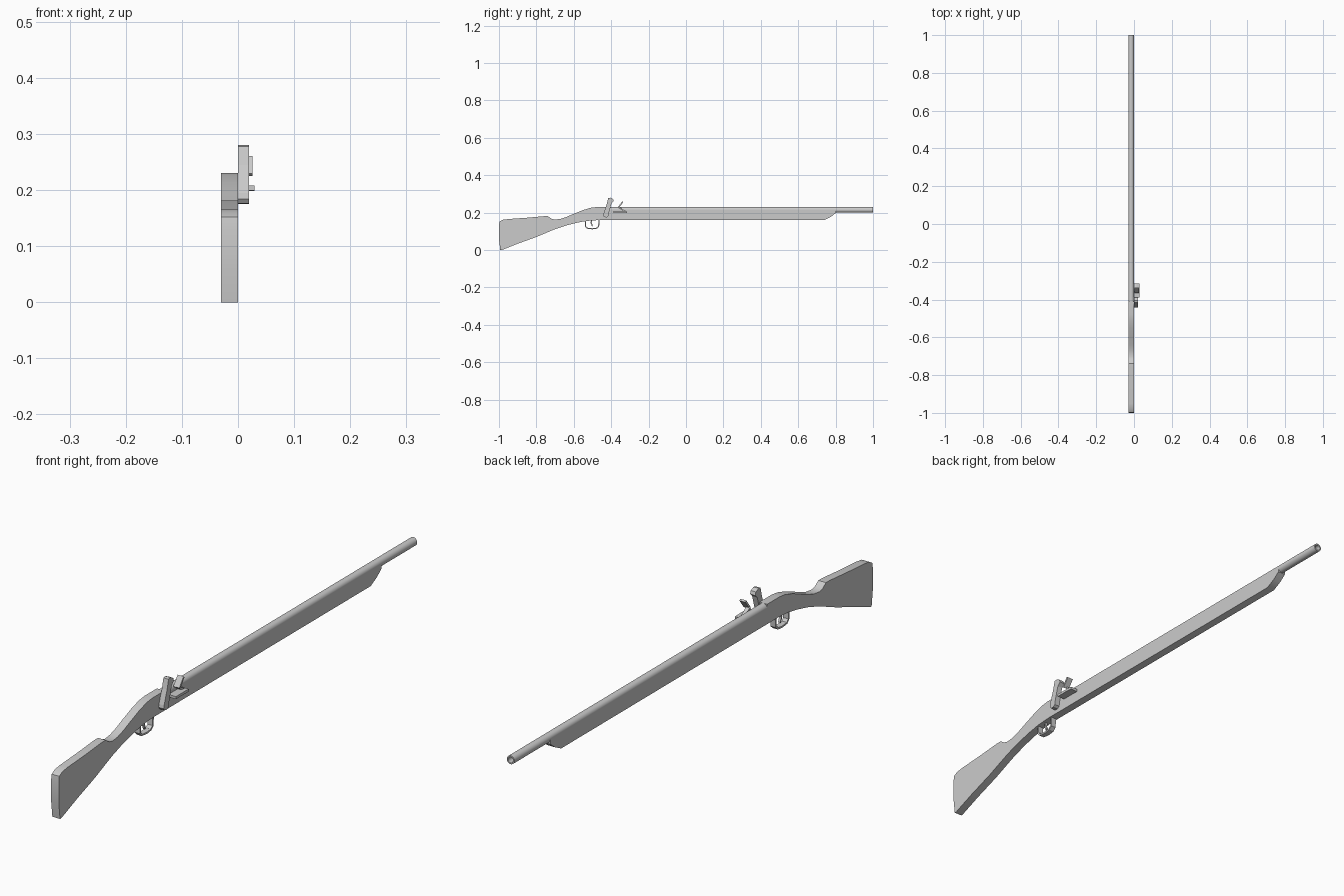
import bpy, bmesh, math

if "Cube" in bpy.data.objects:
    bpy.data.objects.remove(bpy.data.objects["Cube"])


def finish(name, bm, smooth=None):
    bmesh.ops.recalc_face_normals(bm, faces=bm.faces)
    me = bpy.data.meshes.new(name)
    bm.to_mesh(me)
    bm.free()
    ob = bpy.data.objects.new(name, me)
    bpy.context.collection.objects.link(ob)
    if smooth:
        bpy.ops.object.select_all(action='DESELECT')
        ob.select_set(True)
        bpy.context.view_layer.objects.active = ob
        bpy.ops.object.shade_smooth_by_angle(angle=math.radians(smooth))
    return ob


def slab(name, pts, x0, x1, smooth=None):
    """Extrude a side profile of (y, z) points from x0 to x1."""
    bm = bmesh.new()
    face = bm.faces.new([bm.verts.new((x0, y, z)) for y, z in pts])
    ext = bmesh.ops.extrude_face_region(bm, geom=[face])
    for v in ext['geom']:
        if isinstance(v, bmesh.types.BMVert):
            v.co.x = x1
    return finish(name, bm, smooth)


def strip(name, path, t, x0, x1, smooth=None):
    """Flat bar of thickness t following an open (y, z) path."""
    left, right = [], []
    for i, (y, z) in enumerate(path):
        dirs = []
        for a, b in ((i - 1, i), (i, i + 1)):
            if a >= 0 and b < len(path):
                dy, dz = path[b][0] - path[a][0], path[b][1] - path[a][1]
                n = math.hypot(dy, dz)
                dirs.append((-dz / n, dy / n))
        ny, nz = (sum(d[k] for d in dirs) / len(dirs) for k in (0, 1))
        s = t / 2 / (ny * ny + nz * nz)
        left.append((y + ny * s, z + nz * s))
        right.append((y - ny * s, z - nz * s))
    return slab(name, left + right[::-1], x0, x1, smooth)


# Stock: butt, wrist and fore-end in one slab, stepped down for the barrel
slab("stock", [
    (-0.985, 0.0), (-0.90, 0.034), (-0.80, 0.07), (-0.70, 0.112), (-0.64, 0.132),
    (-0.58, 0.147), (-0.53, 0.156), (-0.476, 0.16), (0.74, 0.16), (0.775, 0.178),
    (0.80, 0.198), (0.80, 0.215), (-0.41, 0.215), (-0.41, 0.23), (-0.48, 0.23),
    (-0.51, 0.226), (-0.55, 0.214), (-0.60, 0.194), (-0.64, 0.177), (-0.67, 0.167),
    (-0.70, 0.163), (-0.72, 0.168), (-0.738, 0.181), (-0.76, 0.181), (-0.85, 0.173),
    (-0.95, 0.166), (-0.98, 0.162), (-0.997, 0.152), (-1.0, 0.13), (-1.0, 0.06),
    (-0.993, 0.0)], -0.03, 0.0, 30)

# Barrel: lathed tube with an open bore at the muzzle
bm = bmesh.new()
N = 32
rings = []
for y, r in ((-0.42, 0.015), (1.0, 0.015), (1.0, 0.010), (0.75, 0.010)):
    rings.append([bm.verts.new((-0.015 + r * math.cos(2 * math.pi * i / N), y,
                                0.215 + r * math.sin(2 * math.pi * i / N)))
                  for i in range(N)])
for a, b in zip(rings, rings[1:]):
    for i in range(N):
        j = (i + 1) % N
        bm.faces.new((a[i], a[j], b[j], b[i]))
bm.faces.new(rings[0])
bm.faces.new(rings[-1])
finish("barrel", bm, 30)

# Trigger guard and trigger
strip("trigger_guard", [(-0.538, 0.162), (-0.538, 0.128), (-0.528, 0.117),
                        (-0.50, 0.114), (-0.478, 0.117), (-0.467, 0.127),
                        (-0.465, 0.165)], 0.006, -0.025, -0.005, 30)
strip("trigger", [(-0.505, 0.165), (-0.507, 0.145), (-0.500, 0.127)],
      0.006, -0.019, -0.011)

# Hammer with hooked head
slab("hammer", [
    (-0.443, 0.184), (-0.437, 0.176), (-0.424, 0.175), (-0.415, 0.182),
    (-0.412, 0.200), (-0.398, 0.250), (-0.386, 0.262), (-0.390, 0.273),
    (-0.405, 0.280), (-0.418, 0.276), (-0.424, 0.245)][:9]
    + [(-0.416, 0.278), (-0.424, 0.245), (-0.441, 0.195)], 0.0, 0.02)

# Priming pan and striking plate
strip("pan", [(-0.388, 0.204), (-0.335, 0.204), (-0.315, 0.203)], 0.009, 0.0, 0.029)
strip("plate_arm", [(-0.316, 0.203), (-0.338, 0.214), (-0.360, 0.229)],
      0.007, 0.0, 0.014)
strip("striking_plate", [(-0.362, 0.227), (-0.338, 0.259)], 0.007, 0.003, 0.026)
